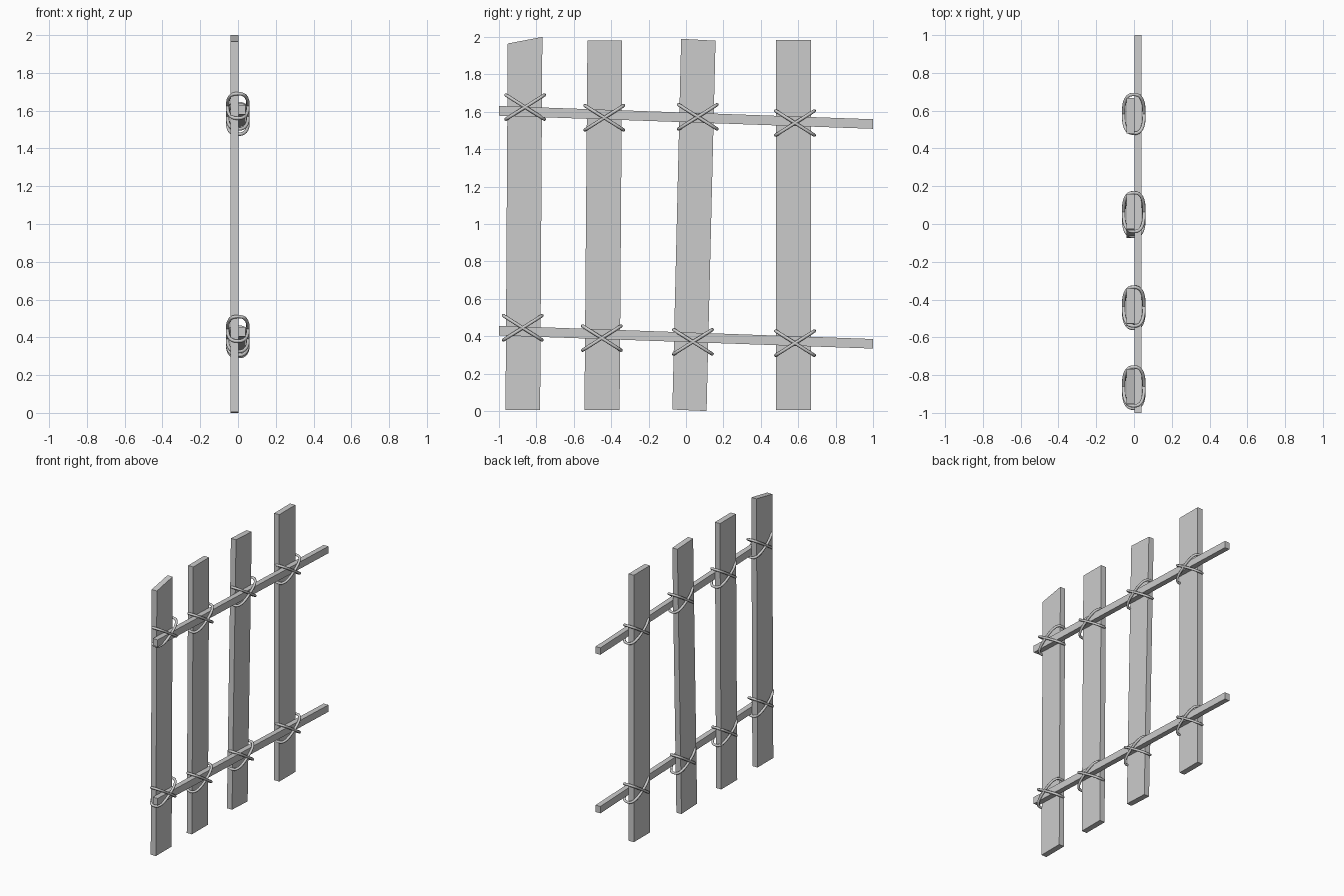
import bpy, bmesh, math

if "Cube" in bpy.data.objects:
    bpy.data.objects.remove(bpy.data.objects["Cube"])

grey = bpy.data.materials.new("plain grey")
grey.diffuse_color = (0.6, 0.6, 0.6, 1)
grey.use_nodes = True
grey.node_tree.nodes["Principled BSDF"].inputs["Base Color"].default_value = grey.diffuse_color


def board(name, outline, x0, x1):
    """Extrude a (y, z) outline from x0 to x1."""
    bm = bmesh.new()
    face = bm.faces.new([bm.verts.new((x0, y, z)) for y, z in outline])
    ext = bmesh.ops.extrude_face_region(bm, geom=[face])
    verts = [v for v in ext["geom"] if isinstance(v, bmesh.types.BMVert)]
    bmesh.ops.translate(bm, verts=verts, vec=(x1 - x0, 0, 0))
    bmesh.ops.recalc_face_normals(bm, faces=bm.faces[:])
    mesh = bpy.data.meshes.new(name)
    bm.to_mesh(mesh)
    bm.free()
    mesh.materials.append(grey)
    obj = bpy.data.objects.new(name, mesh)
    bpy.context.collection.objects.link(obj)


def power(v, p):
    return math.copysign(abs(v) ** p, v)


def rope_loop(name, y, z, tilt, steps=32, sides=8, radius=0.009):
    """Tilted, squarish closed loop of round rope around a crossing."""
    path = []
    for i in range(steps):
        a = 2 * math.pi * i / steps
        u = power(math.sin(a), 0.75)
        path.append((0.054 * power(math.cos(a), 0.75) - 0.001, 0.103 * u, 0.065 * tilt * u))
    length = math.hypot(0.103, 0.065)
    dy, dz = 0.103 / length, 0.065 * tilt / length
    bm = bmesh.new()
    rings = []
    for i, (px, py, pz) in enumerate(path):
        a, b = path[i - 1], path[(i + 1) % steps]
        tx, tu = b[0] - a[0], (b[1] - a[1]) * dy + (b[2] - a[2]) * dz
        n = math.hypot(tx, tu)
        nx, nu = tu / n, -tx / n          # normal within the loop plane
        ring = []
        for k in range(sides):
            c = radius * math.cos(2 * math.pi * k / sides)
            s = radius * math.sin(2 * math.pi * k / sides)
            ring.append(bm.verts.new((px + c * nx,
                                      y + py + c * nu * dy - s * dz,
                                      z + pz + c * nu * dz + s * dy)))
        rings.append(ring)
    for i in range(steps):
        r, q = rings[i], rings[(i + 1) % steps]
        for k in range(sides):
            m = (k + 1) % sides
            bm.faces.new((r[k], r[m], q[m], q[k])).smooth = True
    bmesh.ops.recalc_face_normals(bm, faces=bm.faces[:])
    mesh = bpy.data.meshes.new(name)
    bm.to_mesh(mesh)
    bm.free()
    mesh.materials.append(grey)
    bpy.context.collection.objects.link(bpy.data.objects.new(name, mesh))


# Upright planks, each slightly crooked
planks = [
    [(-0.965, 0.005), (-0.78, 0.005), (-0.768, 2.0), (-0.953, 1.965)],
    [(-0.543, 0.005), (-0.355, 0.005), (-0.341, 1.98), (-0.527, 1.98)],
    [(-0.073, 0.008), (0.11, 0.0), (0.158, 1.98), (-0.026, 1.99)],
    [(0.48, 0.005), (0.668, 0.005), (0.668, 1.983), (0.48, 1.983)],
]
for i, outline in enumerate(planks):
    board(f"plank_{i + 1}", outline, -0.04, 0.002)

# Sloping cross rails
for name, z in (("upper_rail", 1.605), ("lower_rail", 0.43)):
    board(name, [(-1, z - 0.026), (1, z - 0.096), (1, z - 0.045), (-1, z + 0.026)], 0.002, 0.041)

# Crossed rope lashings at every joint
joints = [(-0.86, 1.625), (-0.437, 1.568), (0.063, 1.573), (0.583, 1.54),
          (-0.873, 0.445), (-0.45, 0.39), (0.037, 0.37), (0.583, 0.363)]
for i, (y, z) in enumerate(joints):
    for tilt, side in ((1, "rising"), (-1, "falling")):
        rope_loop(f"rope_{side}_{i + 1}", y, z, tilt)
